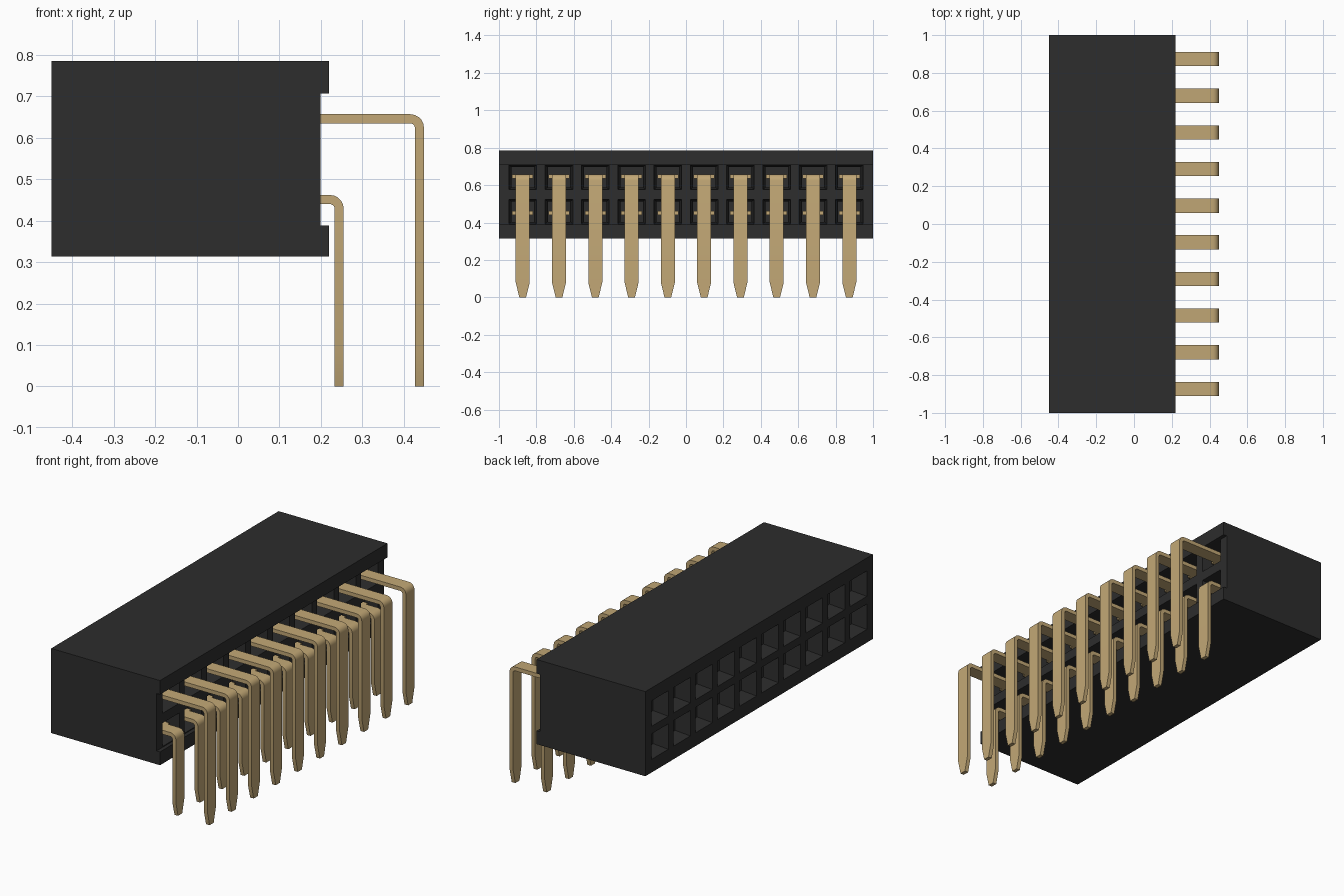
import bpy, bmesh, math

if "Cube" in bpy.data.objects:
    bpy.data.objects.remove(bpy.data.objects["Cube"])

PITCH = 0.194
COLUMNS = [(i - 4.5) * PITCH for i in range(10)]
ROWS = {"lower": 0.458, "upper": 0.642}   # socket centre heights


def material(name, rgb):
    m = bpy.data.materials.new(name)
    m.use_nodes = True
    m.diffuse_color = (*rgb, 1)
    bsdf = m.node_tree.nodes["Principled BSDF"]
    bsdf.inputs["Base Color"].default_value = (*rgb, 1)
    bsdf.inputs["Roughness"].default_value = 0.5
    return m


BLACK = material("black plastic", (0.026, 0.026, 0.026))
GOLD = material("pale gold metal", (0.54, 0.39, 0.18))


def finish(bm, name, mat):
    bmesh.ops.recalc_face_normals(bm, faces=bm.faces)
    mesh = bpy.data.meshes.new(name)
    bm.to_mesh(mesh)
    bm.free()
    mesh.materials.append(mat)
    ob = bpy.data.objects.new(name, mesh)
    bpy.context.collection.objects.link(ob)
    return ob


def loft(bm, rings):
    """Skin a list of equal-length point rings and cap both ends."""
    vs = [[bm.verts.new(p) for p in r] for r in rings]
    n = len(vs[0])
    for a, b in zip(vs, vs[1:]):
        for i in range(n):
            j = (i + 1) % n
            bm.faces.new((a[i], a[j], b[j], b[i]))
    bm.faces.new(vs[0][::-1])
    bm.faces.new(vs[-1])


def square(x, y, z, hy, hz):
    return [(x, y - hy, z - hz), (x, y + hy, z - hz),
            (x, y + hy, z + hz), (x, y - hy, z + hz)]


# Housing: block with a shallow channel along the pin side
profile = [(-0.45, 0.314), (0.22, 0.314), (0.22, 0.388), (0.199, 0.388),
           (0.199, 0.707), (0.22, 0.707), (0.22, 0.785), (-0.45, 0.785)]
bm = bmesh.new()
loft(bm, [[(x, y, z) for x, z in profile] for y in (-1, 1)])
housing = finish(bm, "housing", BLACK)

# Tapered sockets on the mating side and deeper pockets on the pin side
bm = bmesh.new()
for y in COLUMNS:
    for z in ROWS.values():
        loft(bm, [square(-0.46, y, z, 0.077, 0.073),
                  square(-0.37, y, z, 0.055, 0.053)])
        loft(bm, [square(0.21, y, z, 0.075, 0.066),
                  square(0.08, y, z, 0.060, 0.054),
                  square(-0.15, y, z, 0.060, 0.054)])
cutter = finish(bm, "socket_cutter", BLACK)
cutter.hide_render = True
cut = housing.modifiers.new("sockets", "BOOLEAN")
cut.operation = "DIFFERENCE"
cut.solver = "EXACT"
cut.object = cutter
bpy.context.view_layer.objects.active = housing
bpy.ops.object.modifier_apply(modifier=cut.name)
bpy.data.objects.remove(cutter)


def pin_row(name, top, outer):
    """Row of bent flat pins with narrowed tips and retention wings."""
    thick, radius, half = 0.022, 0.033, 0.0375
    cx, cz = outer - radius, top - radius
    bm = bmesh.new()
    for y in COLUMNS:
        # each station: outer point, inner point, half width
        stations = [((-0.15, top), (-0.15, top - thick), half)]
        for i in range(6):
            a = math.radians(90 - 18 * i)
            c, s = math.cos(a), math.sin(a)
            r = radius - thick
            stations.append(((cx + radius * c, cz + radius * s),
                             (cx + r * c, cz + r * s), half))
        for z, w in ((0.08, half), (0.0, 0.018)):
            stations.append(((outer, z), (outer - thick, z), w))
        loft(bm, [[(o[0], y - w, o[1]), (o[0], y + w, o[1]),
                   (n[0], y + w, n[1]), (n[0], y - w, n[1])]
                  for o, n, w in stations])
        # Retention wings gripping the pocket walls
        zc = top - thick / 2
        for x0, x1 in ((0.04, 0.08), (0.11, 0.15)):
            loft(bm, [square(x0, y, zc, 0.056, 0.0105),
                      square(x1, y, zc, 0.056, 0.0105)])
    ob = finish(bm, name, GOLD)
    bpy.ops.object.select_all(action="DESELECT")
    ob.select_set(True)
    bpy.context.view_layer.objects.active = ob
    bpy.ops.object.shade_smooth_by_angle(angle=math.radians(25))


pin_row("upper_pins", 0.657, 0.449)
pin_row("lower_pins", 0.462, 0.255)
